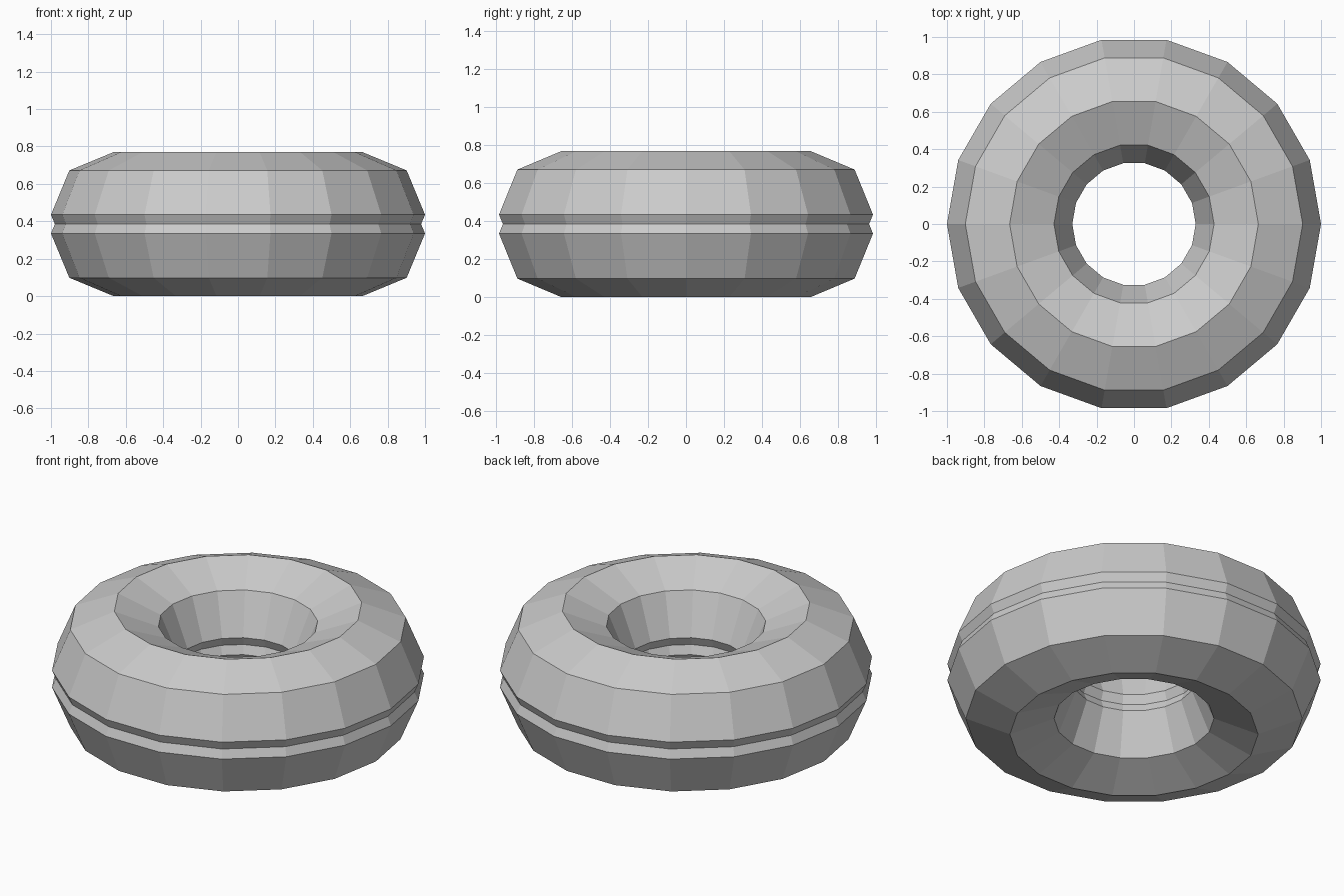
import bpy, bmesh
from math import cos, sin, tau

SIDES = 18          # segments around the ring
RING, TUBE = 0.665, 0.335
GAP = 0.05          # half the distance between the two rims
GROOVE = 0.021      # depth of the groove between the rims
MID = TUBE + GAP

cube = bpy.data.objects.get("Cube")
if cube:
    bpy.data.objects.remove(cube, do_unlink=True)

grey = bpy.data.materials.new("plain grey")
grey.use_nodes = True
colour = (0.6, 0.6, 0.6, 1)
grey.diffuse_color = colour
grey.node_tree.nodes["Principled BSDF"].inputs["Base Color"].default_value = colour

# Tube cross-section: upper half, inner groove, lower half, outer groove
upper = [(RING + TUBE * cos(tau * i / 8), MID + GAP + TUBE * sin(tau * i / 8)) for i in range(5)]
lower = [(r, 2 * MID - z) for r, z in reversed(upper)]
inner_groove = (RING - TUBE + GROOVE, MID)
outer_groove = (RING + TUBE - GROOVE, MID)
profile = upper + [inner_groove] + lower + [outer_groove]

# Sweep the cross-section around the vertical axis
bm = bmesh.new()
loops = []
for s in range(SIDES):
    a = tau * s / SIDES
    loops.append([bm.verts.new((r * cos(a), r * sin(a), z)) for r, z in profile])
n = len(profile)
for s in range(SIDES):
    here, after = loops[s], loops[(s + 1) % SIDES]
    for i in range(n):
        j = (i + 1) % n
        bm.faces.new((here[i], after[i], after[j], here[j]))
bmesh.ops.recalc_face_normals(bm, faces=bm.faces)

mesh = bpy.data.meshes.new("grooved_ring")
bm.to_mesh(mesh)
bm.free()
mesh.materials.append(grey)
ring = bpy.data.objects.new("grooved_ring", mesh)
bpy.context.collection.objects.link(ring)
